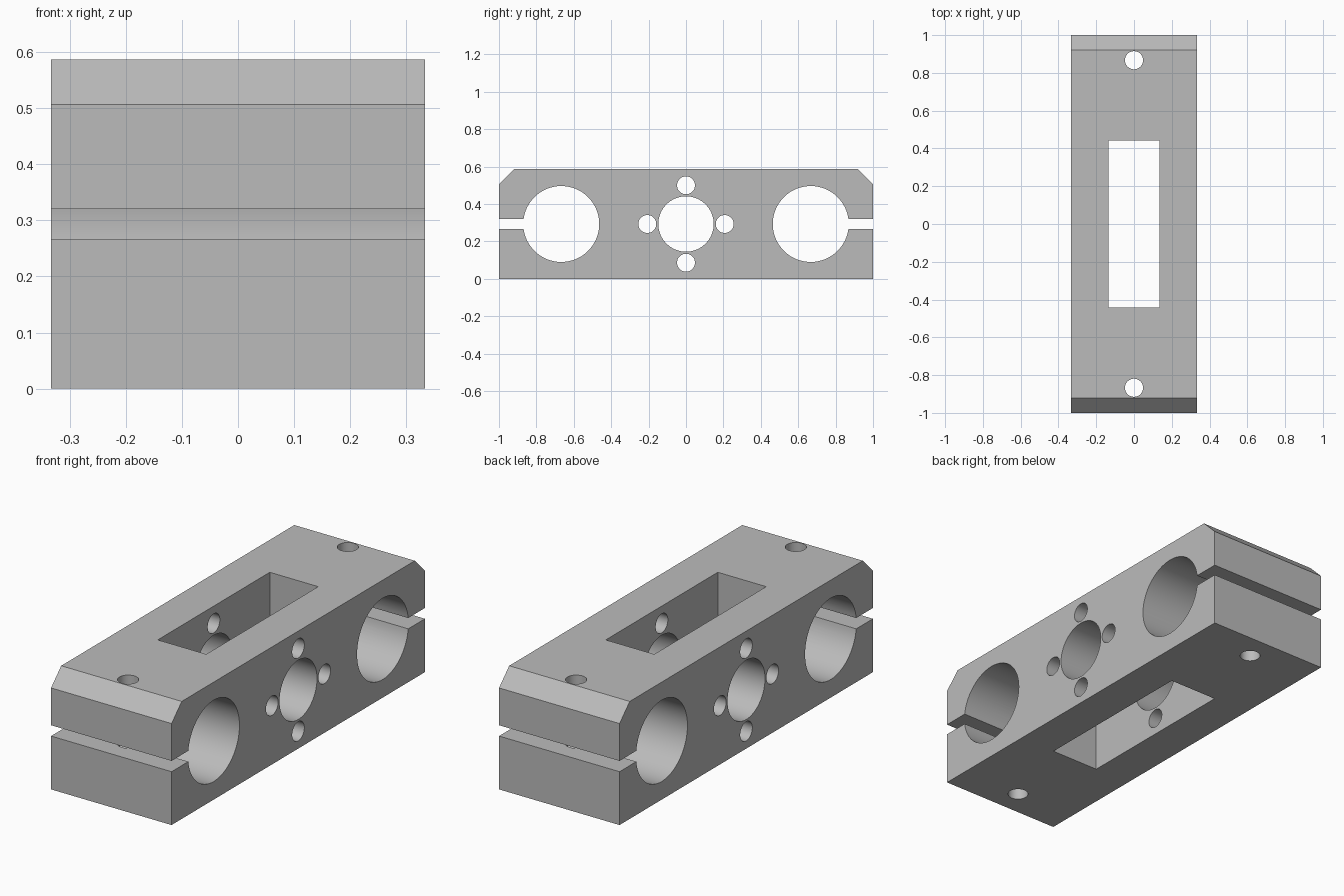
import bpy, bmesh, math
from mathutils import Matrix

if "Cube" in bpy.data.objects:
    bpy.data.objects.remove(bpy.data.objects["Cube"])

HX, HY, H = 0.333, 1.0, 0.587          # half width, half length, height
CZ = H / 2                             # bore axis height
CHAMFER = 0.08
BORE_Y, BORE_R, SLOT = 0.667, 0.203, 0.027
SMALL_R = 0.048

metal = bpy.data.materials.new("grey metal")
metal.diffuse_color = (0.5, 0.5, 0.5, 1)
metal.use_nodes = True
metal.node_tree.nodes["Principled BSDF"].inputs["Base Color"].default_value = metal.diffuse_color


def new_object(name, bm):
    bmesh.ops.recalc_face_normals(bm, faces=bm.faces)
    mesh = bpy.data.meshes.new(name)
    bm.to_mesh(mesh)
    bm.free()
    obj = bpy.data.objects.new(name, mesh)
    bpy.context.collection.objects.link(obj)
    mesh.materials.append(metal)
    return obj


def cylinder_cutter(name, radius, y, z, axis, sides=48):
    bm = bmesh.new()
    rot = Matrix.Rotation(math.pi / 2, 4, 'Y') if axis == 'X' else Matrix()
    bmesh.ops.create_cone(bm, cap_ends=True, segments=sides, radius1=radius,
                          radius2=radius, depth=2,
                          matrix=Matrix.Translation((0, y, z)) @ rot)
    return new_object(name, bm)


# Side profile: chamfered block with two clamp bores open through end slots
def right_half():
    a = math.asin(SLOT / BORE_R)
    pts = [(HY, 0), (HY, CZ - SLOT)]
    n = 72
    for i in range(n + 1):             # clockwise round the bore
        t = -a - (2 * math.pi - 2 * a) * i / n
        pts.append((BORE_Y + BORE_R * math.cos(t), CZ + BORE_R * math.sin(t)))
    return pts + [(HY, CZ + SLOT), (HY, H - CHAMFER), (HY - CHAMFER, H)]


half = right_half()
profile = half + [(-y, z) for y, z in reversed(half)]
bm = bmesh.new()
face = bm.faces.new([bm.verts.new((-HX, y, z)) for y, z in profile])
ext = bmesh.ops.extrude_face_region(bm, geom=[face], use_keep_orig=True)
bmesh.ops.translate(bm, vec=(2 * HX, 0, 0),
                    verts=[g for g in ext['geom'] if isinstance(g, bmesh.types.BMVert)])
block = new_object("clamp_block", bm)

# Rectangular window through the middle
bm = bmesh.new()
bmesh.ops.create_cube(bm, size=1, matrix=Matrix.Translation((0, 0, CZ))
                      @ Matrix.Diagonal((0.268, 0.884, 2, 1)))
cutters = [new_object("window_cutter", bm)]

# Centre bore with four screw holes around it
cutters.append(cylinder_cutter("centre_bore_cutter", 0.148, 0, CZ, 'X', 72))
for dy, dz in ((1, 0), (-1, 0), (0, 1), (0, -1)):
    cutters.append(cylinder_cutter("screw_hole_cutter", SMALL_R,
                                   0.207 * dy, CZ + 0.207 * dz, 'X'))

# Vertical clamp screw holes at both ends
for s in (1, -1):
    cutters.append(cylinder_cutter("clamp_hole_cutter", SMALL_R, 0.867 * s, CZ, 'Z'))

for c in cutters:
    c.hide_render = True
    mod = block.modifiers.new(c.name, 'BOOLEAN')
    mod.operation, mod.solver, mod.object = 'DIFFERENCE', 'EXACT', c

# Apply the cuts, then remove the cutters
dg = bpy.context.evaluated_depsgraph_get()
result = bpy.data.meshes.new_from_object(block.evaluated_get(dg))
block.modifiers.clear()
block.data = result
for c in cutters:
    bpy.data.objects.remove(c)

bpy.context.view_layer.objects.active = block
block.select_set(True)
bpy.ops.object.shade_smooth_by_angle(angle=math.radians(30))
